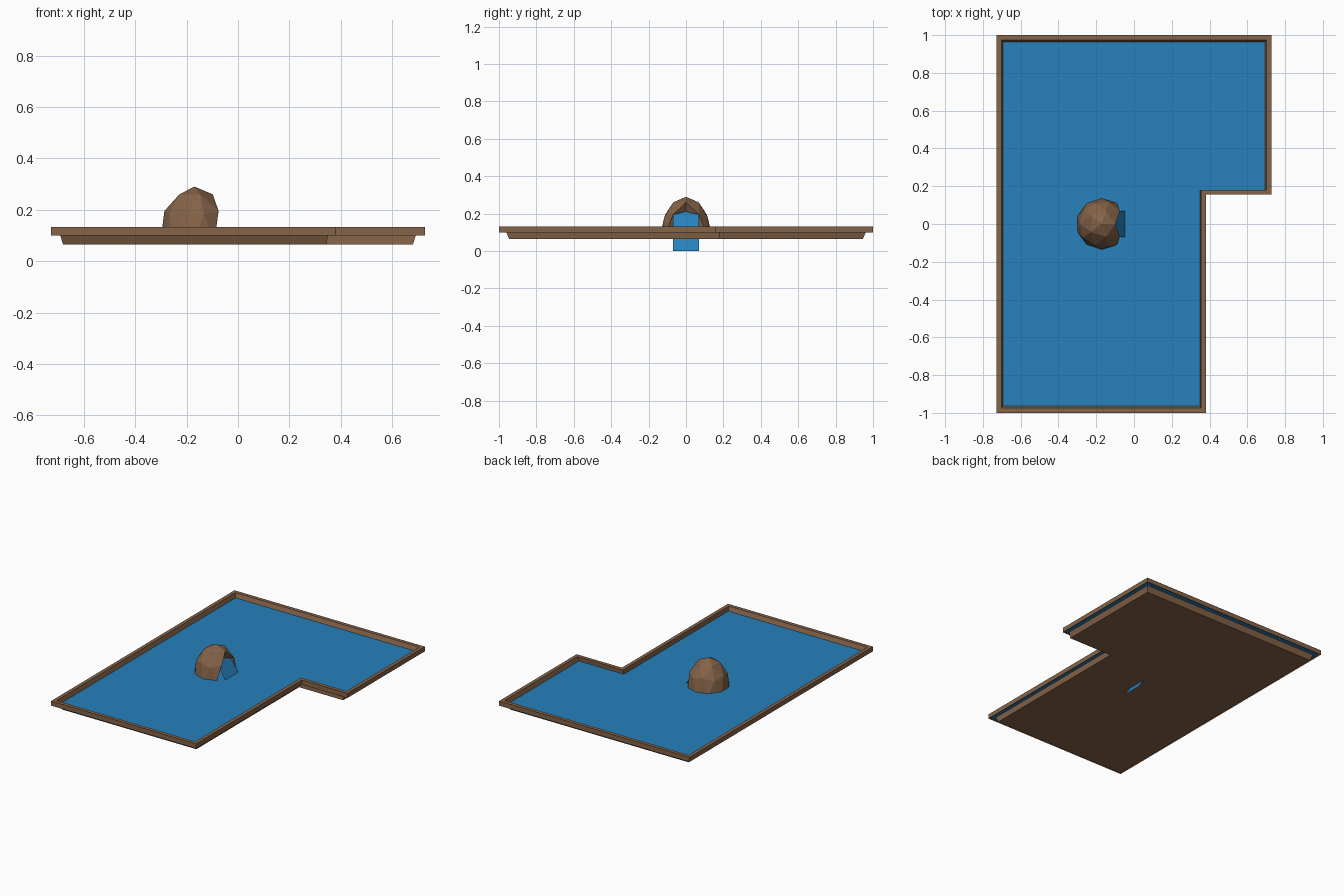
import bpy, bmesh
from mathutils import Vector

cube = bpy.data.objects.get("Cube")
if cube:
    bpy.data.objects.remove(cube, do_unlink=True)


def material(name, color):
    m = bpy.data.materials.new(name)
    m.use_nodes = True
    m.diffuse_color = (*color, 1)
    m.node_tree.nodes["Principled BSDF"].inputs["Base Color"].default_value = (*color, 1)
    return m


earth = material("earth brown", (0.235, 0.125, 0.065))
blue = material("water blue", (0.02, 0.22, 0.50))


def finish(name, bm, mat):
    mesh = bpy.data.meshes.new(name)
    bm.to_mesh(mesh)
    bm.free()
    mesh.materials.append(mat)
    ob = bpy.data.objects.new(name, mesh)
    bpy.context.collection.objects.link(ob)
    return ob


def outline(bm, inset, z, scale=1.0):
    """L-shaped loop, inset from the outer edge and scaled about the centre."""
    x, y = 0.727 - inset, 1.0 - inset
    nx, ny = 0.38 - inset, 0.155 + inset
    pts = [(-x, -y), (nx, -y), (nx, ny), (x, ny), (x, y), (-x, y)]
    return [bm.verts.new((px * scale, py * scale, z)) for px, py in pts]


# Basin: hanging outer lip, flat rim, tapered wall and floor
bm = bmesh.new()
loops = [outline(bm, 0, 0.10), outline(bm, 0, 0.132),
         outline(bm, 0.025, 0.132), outline(bm, 0.025, 0.065, 0.97)]
for a, b in zip(loops, loops[1:]):
    for i in range(len(a)):
        j = (i + 1) % len(a)
        bm.faces.new((a[i], a[j], b[j], b[i]))
bm.faces.new(loops[-1])
finish("basin", bm, earth)

# Water surface, reaching under the rim
bm = bmesh.new()
bm.faces.new(outline(bm, 0.006, 0.103))
finish("water_surface", bm, blue)

# Rock dome: upper half of a faceted ball with an opening on the left side
bm = bmesh.new()
bmesh.ops.create_icosphere(bm, subdivisions=2, radius=1)
bm.normal_update()
lower = [v for v in bm.verts if v.co.z < -0.01]
bmesh.ops.delete(bm, geom=lower, context='VERTS')
mouth = [v for v in bm.verts if v.co.x > 0.9 and abs(v.co.z) < 0.1]
bmesh.ops.delete(bm, geom=mouth, context='VERTS')
for v in bm.verts:
    front = v.co.x > 0.85 and abs(v.co.y) < 0.1
    v.co = Vector((v.co.x * 0.137 - 0.17, v.co.y * 0.137, v.co.z * 0.2 + 0.09))
    if front:  # roof of the opening is pushed inward
        v.co = Vector((-0.12, 0, 0.21))
finish("rock_dome", bm, earth)

# Waterfall sheet sloping out of the opening
bm = bmesh.new()
ends = [(-0.12, 0.215), (0.018, 0)]
(x1, z1), (x2, z2) = ends
bm.faces.new([bm.verts.new(p) for p in (
    (x1, -0.07, z1), (x2, -0.07, z2), (x2, 0.07, z2), (x1, 0.07, z1))])
finish("waterfall", bm, blue)
